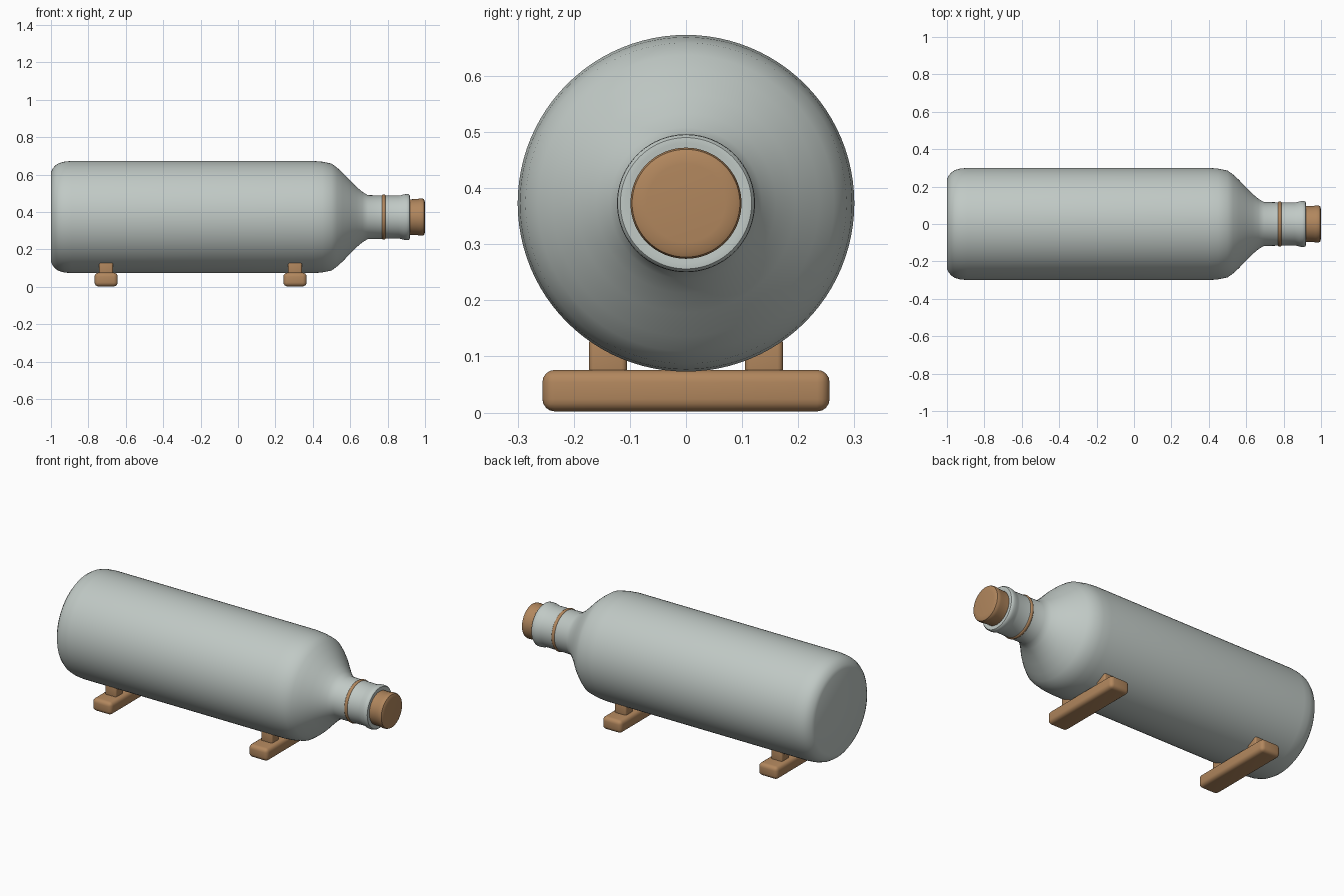
import bpy, bmesh, math

if "Cube" in bpy.data.objects:
    bpy.data.objects.remove(bpy.data.objects["Cube"])

AXIS_Z = 0.373


def material(name, rgb):
    m = bpy.data.materials.new(name)
    m.diffuse_color = (*rgb, 1)
    m.use_nodes = True
    m.node_tree.nodes["Principled BSDF"].inputs["Base Color"].default_value = m.diffuse_color
    return m


GLASS = material("pale grey green", (0.53, 0.585, 0.56))
WOOD = material("warm wood", (0.44, 0.24, 0.11))


def finish(ob, mat):
    ob.data.materials.append(mat)
    bpy.ops.object.select_all(action='DESELECT')
    ob.select_set(True)
    bpy.context.view_layer.objects.active = ob
    bpy.ops.object.shade_smooth_by_angle(angle=math.radians(40))


def lathe(name, profile, mat, closed=False, n=96):
    """Spin (x, radius) points around the bottle axis."""
    bm = bmesh.new()
    vs = [bm.verts.new((x, 0, r)) for x, r in profile]
    es = [bm.edges.new(p) for p in zip(vs, vs[1:])]
    if closed:
        es.append(bm.edges.new((vs[-1], vs[0])))
    bmesh.ops.spin(bm, geom=vs + es, cent=(0, 0, 0), axis=(1, 0, 0),
                   angle=2 * math.pi, steps=n, use_duplicate=False)
    bmesh.ops.remove_doubles(bm, verts=bm.verts, dist=1e-5)
    bmesh.ops.recalc_face_normals(bm, faces=bm.faces)
    me = bpy.data.meshes.new(name)
    bm.to_mesh(me)
    bm.free()
    ob = bpy.data.objects.new(name, me)
    ob.location.z = AXIS_Z
    bpy.context.collection.objects.link(ob)
    finish(ob, mat)


def box(name, centre, size, bevel, mat):
    bpy.ops.mesh.primitive_cube_add(size=1, location=centre)
    ob = bpy.context.object
    ob.name = name
    ob.scale = size
    bpy.ops.object.transform_apply(location=False, rotation=False, scale=True)
    mod = ob.modifiers.new("round", 'BEVEL')
    mod.width, mod.segments = bevel, 4
    bpy.ops.object.modifier_apply(modifier="round")
    finish(ob, mat)


# bottle with shoulder, neck and lip
lathe("bottle", [
    (-1, 0), (-1, 0.24), (-0.992, 0.257), (-0.978, 0.275), (-0.958, 0.288),
    (-0.93, 0.296), (-0.89, 0.3), (0.40, 0.3), (0.45, 0.296), (0.5, 0.286),
    (0.53, 0.264), (0.56, 0.237), (0.6, 0.195), (0.635, 0.16), (0.665, 0.135),
    (0.695, 0.117), (0.86, 0.115), (0.872, 0.117), (0.885, 0.121),
    (0.9, 0.123), (0.912, 0.122), (0.918, 0.117), (0.919, 0.107),
    (0.915, 0.09), (0.915, 0)], GLASS)

# cork stopper, slightly waisted
lathe("cork", [
    (0.88, 0), (0.88, 0.094), (0.92, 0.095), (0.955, 0.096), (0.972, 0.099),
    (0.985, 0.099), (0.994, 0.096), (0.998, 0.088), (1.0, 0.07), (1.0, 0)], WOOD)

# band around the neck
lathe("neck_band", [
    (0.779 + 0.010 * math.cos(a), 0.114 + 0.007 * math.sin(a))
    for a in (i * math.pi / 6 for i in range(12))], WOOD, closed=True)

# two cradles: a foot bar with a pair of chocks
for label, x in (("rear", -0.705), ("front", 0.305)):
    box(label + "_foot_bar", (x, 0, 0.039), (0.124, 0.512, 0.074), 0.022, WOOD)
    for side, s in (("left", -1), ("right", 1)):
        box(f"{label}_{side}_chock", (x, s * 0.139, 0.098),
            (0.074, 0.068, 0.07), 0.01, WOOD)
